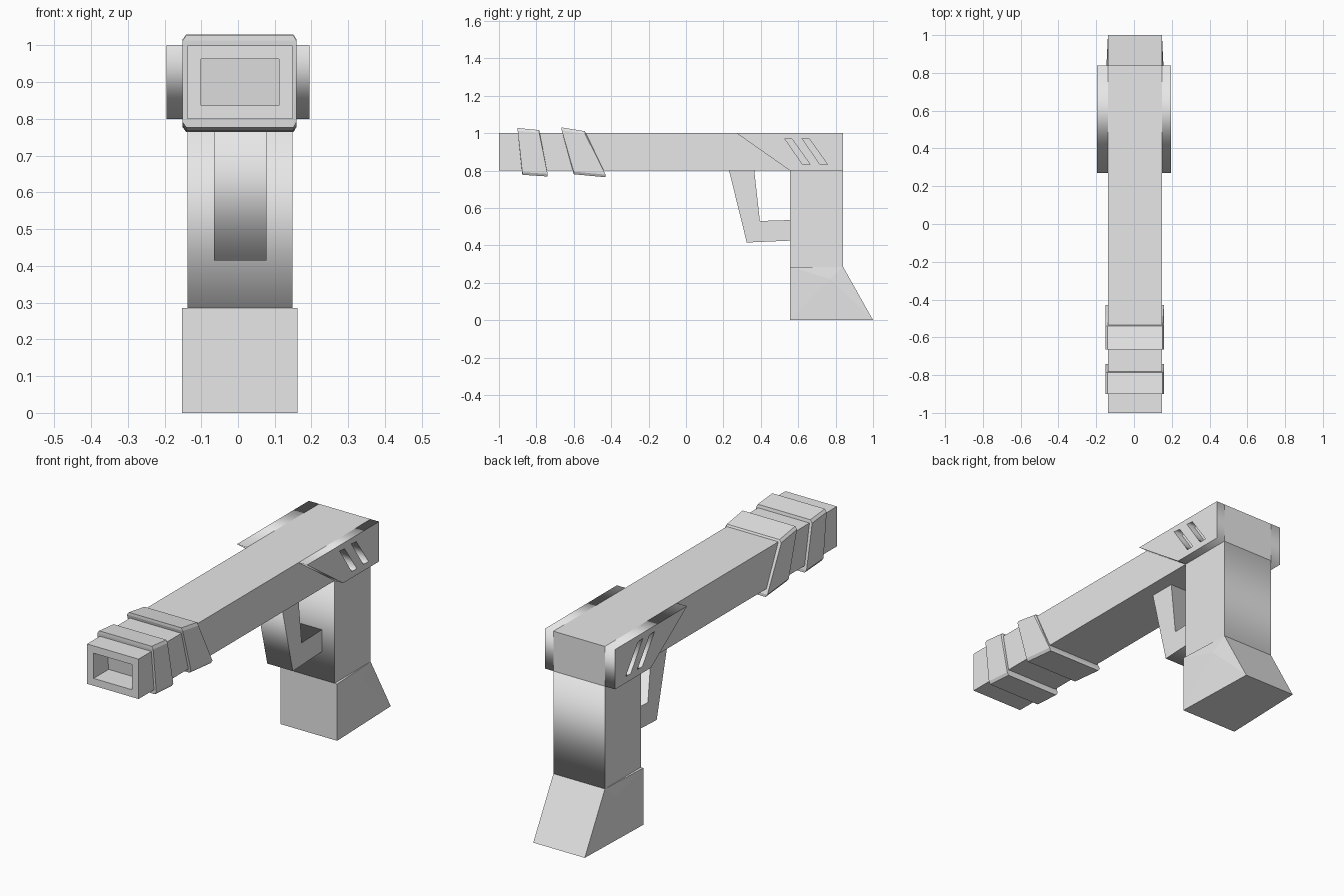
import bpy, bmesh
from mathutils import Matrix

cube = bpy.data.objects.get("Cube")
if cube:
    bpy.data.objects.remove(cube, do_unlink=True)

grey = bpy.data.materials.new("light_grey")
grey.use_nodes = True
grey.diffuse_color = (0.8, 0.8, 0.8, 1)
grey.node_tree.nodes["Principled BSDF"].inputs["Base Color"].default_value = (0.8, 0.8, 0.8, 1)

# Body width and vertical limits of the barrel
RIGHT, LEFT = -0.138, 0.148
LOW, HIGH = 0.8, 1.0
FRONT, BACK = -1.0, 0.84
GRIP_Y, GRIP_Z = 0.555, 0.285


def finish(name, bm):
    """Turn a bmesh into a flat-shaded grey object."""
    bmesh.ops.recalc_face_normals(bm, faces=bm.faces)
    mesh = bpy.data.meshes.new(name)
    bm.to_mesh(mesh)
    bm.free()
    mesh.materials.append(grey)
    obj = bpy.data.objects.new(name, mesh)
    bpy.context.collection.objects.link(obj)
    return obj


def prism(name, loops, x0, x1):
    """Extrude side outlines (y, z) across x; extra loops become holes."""
    curve = bpy.data.curves.new(name, "CURVE")
    curve.dimensions = "2D"
    curve.fill_mode = "BOTH"
    curve.extrude = (x1 - x0) / 2
    for loop in loops:
        spline = curve.splines.new("POLY")
        spline.points.add(len(loop) - 1)
        for point, (y, z) in zip(spline.points, loop):
            point.co = (y, z, 0, 1)
        spline.use_cyclic_u = True
    temp = bpy.data.objects.new(name + "_outline", curve)
    mesh = bpy.data.meshes.new_from_object(temp)
    bm = bmesh.new()
    bm.from_mesh(mesh)
    bpy.data.objects.remove(temp)
    bpy.data.curves.remove(curve)
    bpy.data.meshes.remove(mesh)
    bm.transform(Matrix(((0, 0, 1, (x0 + x1) / 2), (1, 0, 0, 0),
                         (0, 1, 0, 0), (0, 0, 0, 1))))
    bmesh.ops.remove_doubles(bm, verts=bm.verts, dist=0.0001)
    return finish(name, bm)


def hull(name, points):
    """Faceted convex solid around a few corner points."""
    bm = bmesh.new()
    for p in points:
        bm.verts.new(p)
    bmesh.ops.convex_hull(bm, input=bm.verts)
    bmesh.ops.dissolve_limit(bm, angle_limit=0.01, verts=bm.verts, edges=bm.edges)
    return finish(name, bm)


# Barrel with a rectangular bore sunk into the front face
bm = bmesh.new()
bmesh.ops.create_cube(bm, size=1)
for v in bm.verts:
    v.co.x = LEFT if v.co.x > 0 else RIGHT
    v.co.y = BACK if v.co.y > 0 else FRONT
    v.co.z = HIGH if v.co.z > 0 else LOW
bm.normal_update()
muzzle = min(bm.faces, key=lambda f: f.calc_center_median().y)
bmesh.ops.inset_individual(bm, faces=[muzzle], thickness=0.052)
bmesh.ops.inset_individual(bm, faces=[muzzle], thickness=0, depth=-0.3)
finish("barrel", bm)

# Slanted bands with chamfered corners around the barrel
bands = {
    "front_band": ((-0.90, 1.027), (-0.785, 1.016), (-0.74, 0.768), (-0.875, 0.777)),
    "rear_band": ((-0.665, 1.03), (-0.54, 1.01), (-0.43, 0.764), (-0.60, 0.78)),
}
for name, outline in bands.items():
    corners = []
    for y, z in outline:
        inset = -0.014 if z > 0.9 else 0.014
        corners += [(RIGHT - 0.003, y, z), (LEFT + 0.003, y, z),
                    (RIGHT - 0.013, y, z + inset), (LEFT + 0.011, y, z + inset)]
    hull(name, corners)

# Side cheeks, each pierced by two slanted vents
cheek = [(0.27, HIGH), (BACK, HIGH), (BACK, LOW), (GRIP_Y, LOW)]
vents = [[(y, 0.972), (y + 0.04, 0.968), (y + 0.137, 0.832), (y + 0.097, 0.832)]
         for y in (0.527, 0.62)]
prism("left_cheek", [cheek] + vents, LEFT, 0.195)
prism("right_cheek", [cheek] + vents, -0.195, RIGHT)

# Grip
prism("grip", [[(GRIP_Y, LOW), (BACK, LOW), (BACK, GRIP_Z), (GRIP_Y, GRIP_Z)]], RIGHT, LEFT)

# Flared foot of the grip
foot = []
for x, flare in ((RIGHT, -0.014), (LEFT, 0.014)):
    foot += [(x, GRIP_Y, GRIP_Z), (x, BACK, GRIP_Z), (x + flare, GRIP_Y, GRIP_Z),
             (x + flare, GRIP_Y, 0), (x + flare * 0.8, 0.77, 0.22), (x, 1.0, 0)]
hull("grip_foot", foot)

# Angled guard between barrel and grip
prism("guard", [[(0.23, LOW), (0.365, LOW), (0.395, 0.53), (GRIP_Y, 0.535),
                 (GRIP_Y, 0.425), (0.325, 0.415)]], -0.065, 0.077)
